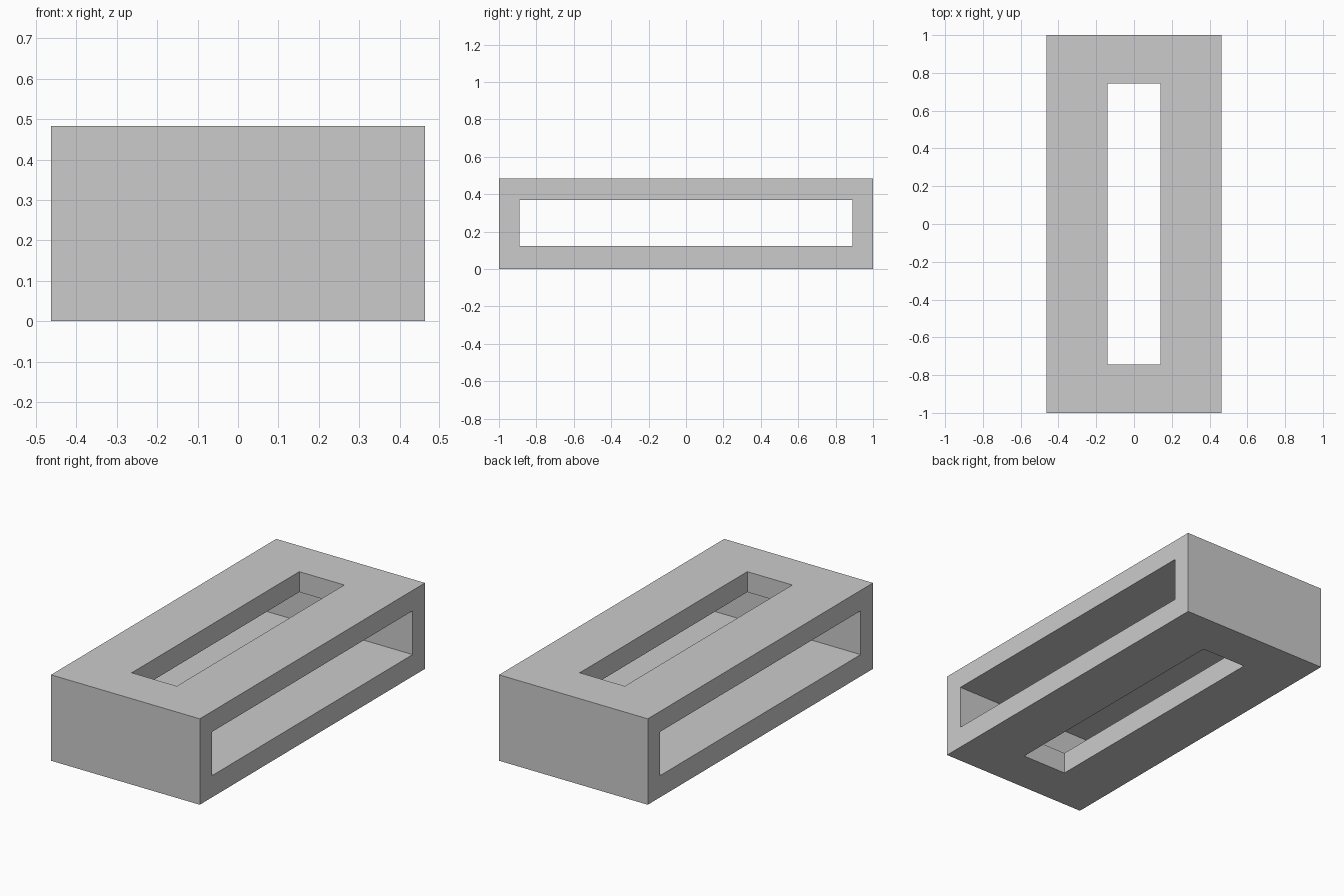
import bpy

default = bpy.data.objects.get("Cube")
if default:
    bpy.data.objects.remove(default, do_unlink=True)

grey = bpy.data.materials.new("plain grey")
grey.use_nodes = True
colour = (0.6, 0.6, 0.6, 1)
grey.diffuse_color = colour
grey.node_tree.nodes["Principled BSDF"].inputs["Base Color"].default_value = colour

HEIGHT = 0.483


def box(name, size, z):
    bpy.ops.mesh.primitive_cube_add(size=1, location=(0, 0, z))
    obj = bpy.context.object
    obj.name = name
    obj.scale = size
    bpy.ops.object.transform_apply(location=True, rotation=False, scale=True)
    obj.data.materials.append(grey)
    return obj


# Solid block
body = box("slotted_block", (0.925, 2, HEIGHT), HEIGHT / 2)

# Wide slot through the sides, narrow slot from top to bottom
cutters = [
    box("side_slot_cutter", (2, 1.78, 0.246), 0.245),
    box("top_slot_cutter", (0.28, 1.488, 2), HEIGHT / 2),
]
for cutter in cutters:
    cutter.hide_render = True
    cut = body.modifiers.new(cutter.name, "BOOLEAN")
    cut.operation = "DIFFERENCE"
    cut.solver = "EXACT"
    cut.object = cutter

# Bake the cuts and drop the cutters
bpy.ops.object.select_all(action="DESELECT")
body.select_set(True)
bpy.context.view_layer.objects.active = body
for cutter in cutters:
    bpy.ops.object.modifier_apply(modifier=cutter.name)
    bpy.data.objects.remove(cutter, do_unlink=True)
bpy.ops.object.shade_flat()
